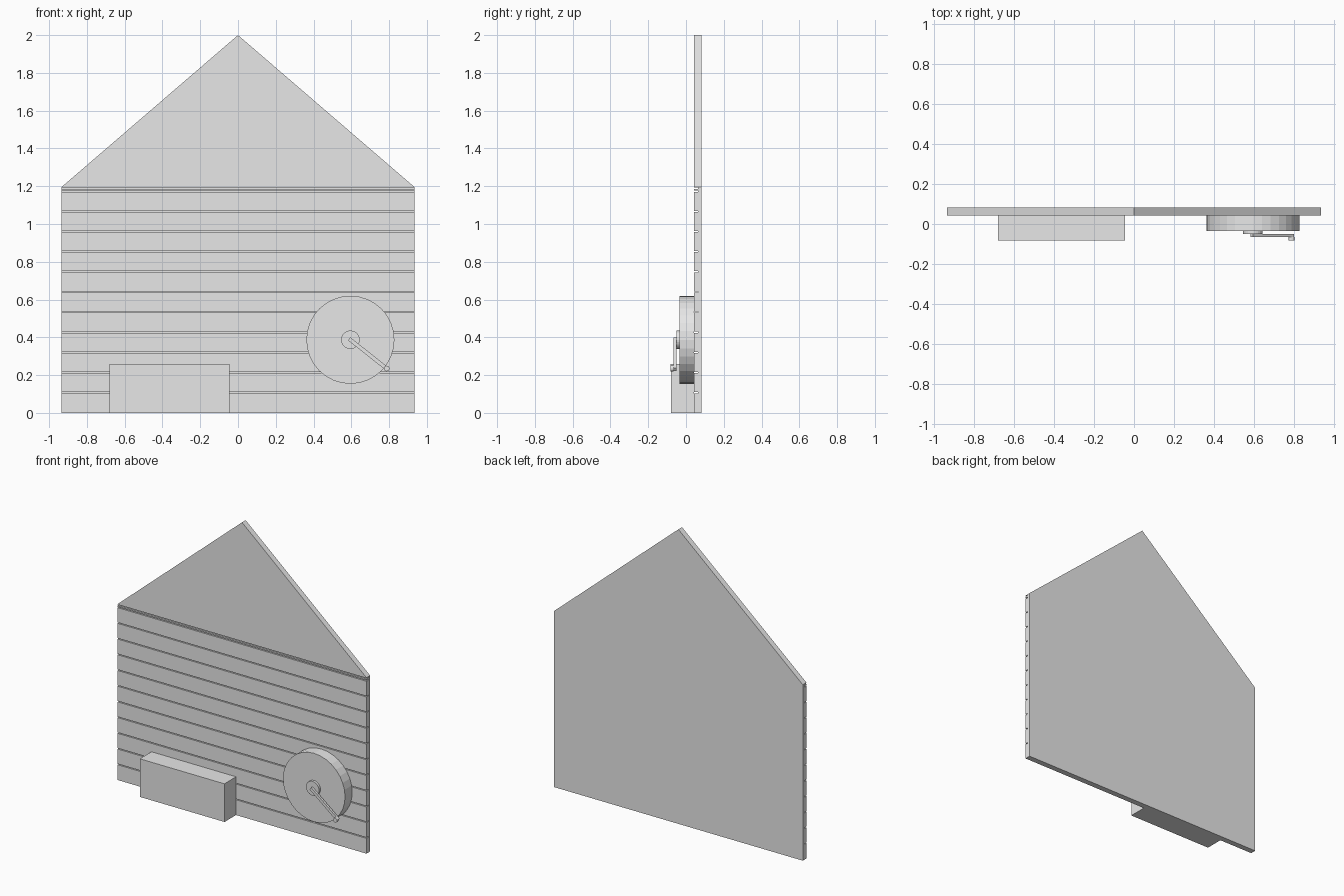
import bpy, bmesh, math
from mathutils import Matrix, Vector

if "Cube" in bpy.data.objects:
    bpy.data.objects.remove(bpy.data.objects["Cube"], do_unlink=True)

grey = bpy.data.materials.new("plain grey")
grey.use_nodes = True
grey.diffuse_color = (0.8, 0.8, 0.8, 1)
grey.node_tree.nodes["Principled BSDF"].inputs["Base Color"].default_value = grey.diffuse_color


def finish(bm, name):
    bmesh.ops.recalc_face_normals(bm, faces=bm.faces)
    mesh = bpy.data.meshes.new(name)
    bm.to_mesh(mesh)
    bm.free()
    mesh.materials.append(grey)
    obj = bpy.data.objects.new(name, mesh)
    bpy.context.collection.objects.link(obj)
    return obj


def prism(bm, points, offset):
    """Extrude a closed outline along the offset."""
    base = bm.faces.new([bm.verts.new(p) for p in points])
    new = bmesh.ops.extrude_face_region(bm, geom=[base], use_keep_orig=True)
    moved = [v for v in new["geom"] if isinstance(v, bmesh.types.BMVert)]
    bmesh.ops.translate(bm, verts=moved, vec=offset)


def box(name, low, high):
    bm = bmesh.new()
    x0, y0, z0 = low
    x1, y1, z1 = high
    prism(bm, [(x0, y0, z0), (x1, y0, z0), (x1, y1, z0), (x0, y1, z0)], (0, 0, z1 - z0))
    return finish(bm, name)


def disc(name, x, z, radius, front, back, sides):
    bm = bmesh.new()
    place = Matrix.Translation((x, (front + back) / 2, z)) @ Matrix.Rotation(math.pi / 2, 4, "X")
    bmesh.ops.create_cone(bm, cap_ends=True, segments=sides, radius1=radius,
                          radius2=radius, depth=back - front, matrix=place)
    return finish(bm, name)


# Wall: grooved siding below, plain gable above
HALF, FRONT, BACK, EAVES, PEAK = 0.935, 0.043, 0.082, 1.195, 2.0
GROOVE, DEPTH, BOARD = 0.006, 0.02, 0.1067
profile = [(BACK, 0), (FRONT, 0)]
for z in [BOARD * i for i in range(1, 12)] + [EAVES - GROOVE]:
    low, high = z - GROOVE / 2, z + GROOVE / 2
    profile += [(FRONT, low), (FRONT + DEPTH, low), (FRONT + DEPTH, high), (FRONT, high)]
profile += [(FRONT, EAVES), (BACK, EAVES)]

bm = bmesh.new()
prism(bm, [(-HALF, y, z) for y, z in profile], (2 * HALF, 0, 0))
prism(bm, [(-HALF, FRONT, EAVES), (HALF, FRONT, EAVES), (0, FRONT, PEAK)], (0, BACK - FRONT, 0))
inside = [f for f in bm.faces if all(abs(v.co.z - EAVES) < 1e-4 for v in f.verts)]
bmesh.ops.delete(bm, geom=inside, context="FACES")
bmesh.ops.remove_doubles(bm, verts=bm.verts, dist=1e-4)
bmesh.ops.recalc_face_normals(bm, faces=bm.faces)
bmesh.ops.dissolve_limit(bm, angle_limit=0.01, verts=bm.verts, edges=bm.edges)
finish(bm, "wall")

# Storage box with a lid
box("storage_box", (-0.68, -0.08, 0), (-0.045, FRONT, 0.225))
box("storage_box_lid", (-0.68, -0.082, 0.225), (-0.045, FRONT, 0.26))

# Hose reel with its hub and crank
hub = Vector((0.595, 0, 0.387))
grip = Vector((0.787, 0, 0.235))
disc("reel_drum", hub.x, hub.z, 0.233, -0.034, FRONT, 32)
disc("reel_hub", hub.x, hub.z, 0.049, -0.05, -0.034, 24)
along = (grip - hub).normalized()
side = Vector((-along.z, 0, along.x)) * 0.01
start, end = hub - along * 0.008, grip + along * 0.008
bm = bmesh.new()
lift = Vector((0, -0.065, 0))
prism(bm, [p + lift for p in (start - side, end - side, end + side, start + side)], (0, 0.015, 0))
finish(bm, "crank_arm")
disc("crank_handle", grip.x, grip.z, 0.015, -0.082, -0.065, 12)
